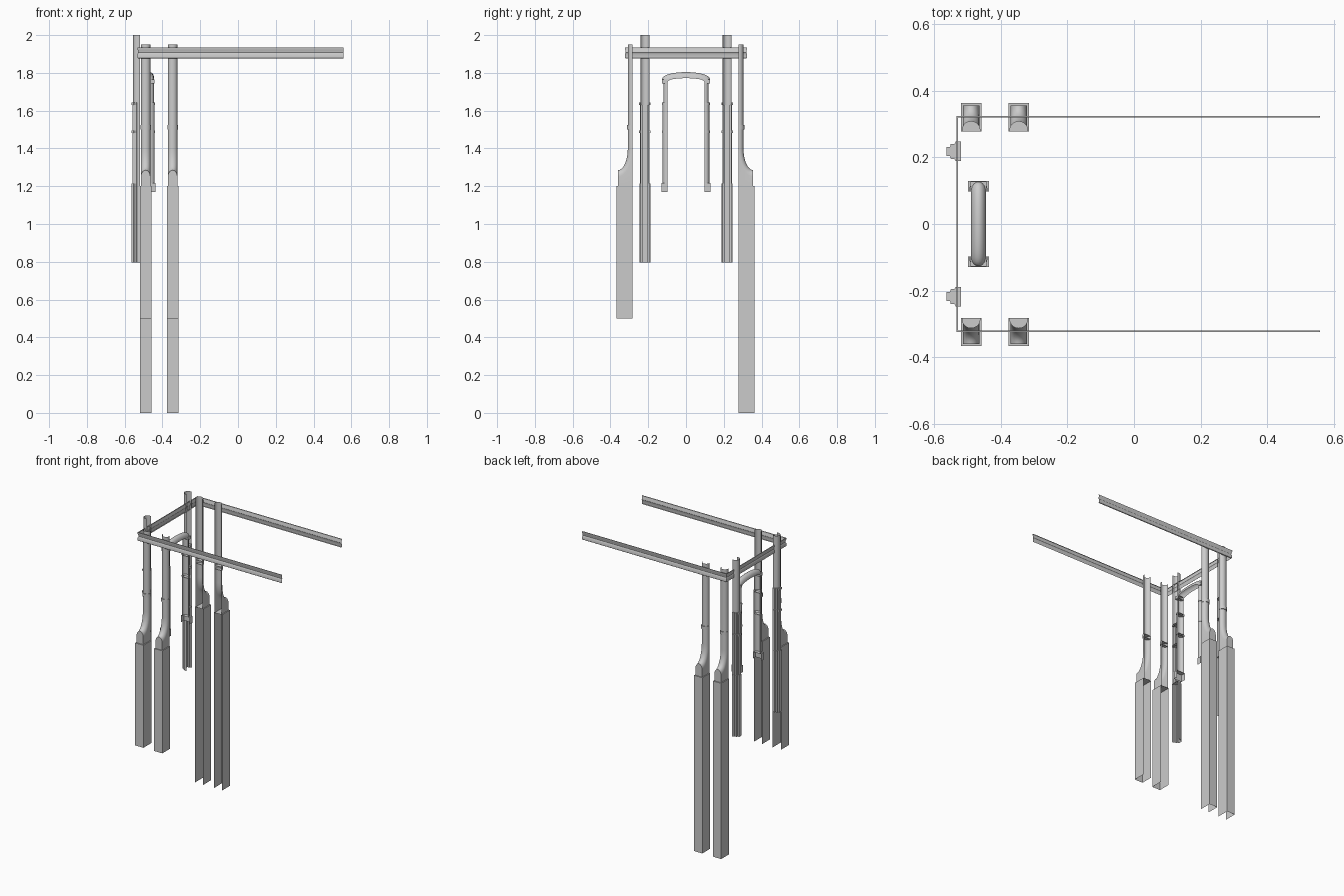
import bpy, bmesh, math
from math import pi, sin, cos

cube = bpy.data.objects.get("Cube")
if cube:
    bpy.data.objects.remove(cube)

stone = bpy.data.materials.new("grey_stone")
stone.use_nodes = True
stone.diffuse_color = (0.6, 0.6, 0.6, 1)
stone.node_tree.nodes["Principled BSDF"].inputs["Base Color"].default_value = (0.6, 0.6, 0.6, 1)


def loft(name, rows, cap_start=False, cap_end=False):
    """Open sheet through rows of world points, with optional end faces."""
    bm = bmesh.new()
    grid = [[bm.verts.new(p) for p in row] for row in rows]
    for a, b in zip(grid, grid[1:]):
        for i in range(len(a) - 1):
            bm.faces.new((a[i], a[i + 1], b[i + 1], b[i]))
    if cap_start:
        bm.faces.new(grid[0][::-1])
    if cap_end:
        bm.faces.new(grid[-1])
    bmesh.ops.recalc_face_normals(bm, faces=bm.faces)
    mesh = bpy.data.meshes.new(name)
    bm.to_mesh(mesh)
    bm.free()
    mesh.materials.append(stone)
    ob = bpy.data.objects.new(name, mesh)
    bpy.context.collection.objects.link(ob)
    bpy.context.view_layer.objects.active = ob
    ob.select_set(True)
    bpy.ops.object.shade_smooth_by_angle(angle=math.radians(35))
    ob.select_set(False)
    return ob


def facing(x, y, direction):
    """Map (side, outward, height) to world for a part set against a wall."""
    dx, dy = direction
    return lambda u, out, z: (x + dx * out - dy * u, y + dy * out + dx * u, z)


def channel(w, d):
    return [(w, 0), (w, d), (-w, d), (-w, 0)]


def half_round(w, d, flat=0.0, n=10):
    arc = [(w * cos(pi * i / n), flat + (d - flat) * sin(pi * i / n)) for i in range(n + 1)]
    return [(w, 0)] + arc + [(-w, 0)] if flat else arc


def extrude(name, place, section, z0, z1, bottom=False, top=False):
    return loft(name, [[place(u, o, z) for u, o in section] for z in (z0, z1)], bottom, top)


def shoulder_rows(place, w, z0, z1, top, reach, depth, steps=8):
    """Half-round shaft that sweeps outward into the buttress base."""
    rise, n = 0.085, 10
    rows = []
    for k in range(steps + 1):
        t = k / steps
        a = t * pi / 2
        # ridge follows a concave quarter ellipse, springing line lies behind it
        ro, rz = reach - (reach - depth) * sin(a), z1 - (z1 - z0 - rise) * cos(a)
        so, sz = ro - 0.022 * sin(a), rz - 0.035 * cos(a)
        fo, fz = reach * max(0, 1 - 2 * t), z0 + (z1 - z0) * max(0, 2 * t - 1)
        row = [place(w, fo, fz)]
        for i in range(n + 1):
            s = sin(pi * i / n)
            row.append(place(w * cos(pi * i / n), so + (ro - so) * s, sz + (rz - sz) * s))
        row.append(place(-w, fo, fz))
        rows.append(row)
    rows.append([(p[0], p[1], top) for p in rows[-1]])
    return rows


# Buttresses: channel base, swept shoulder, round shaft and ring
for side, label, foot in ((-1, "front", 0.5), (1, "back", 0.0)):
    for x, which in ((-0.489, "outer"), (-0.346, "inner")):
        name = f"{label}_{which}_buttress"
        place = facing(x, side * 0.28 - 0.002, (0, side))
        extrude(name + "_base", place, channel(0.031, 0.085), foot, 1.2, top=True)
        loft(name + "_shaft", shoulder_rows(place, 0.025, 1.2, 1.4, 1.95, 0.078, 0.026),
             cap_start=True)
        extrude(name + "_ring", place, half_round(0.028, 0.031, 0.004), 1.5, 1.523, True, True)

# Wall pilasters: stepped pier, narrower panel, plain shaft and rings
pier = [(0.029, 0), (0.029, 0.015), (0.022, 0.019), (0.022, 0.03), (0.013, 0.032), (0.013, 0.043)]
pier += [(-u, o) for u, o in reversed(pier)]
panel = [(u * 0.88, o * 0.9) for u, o in pier]
for side, label in ((-1, "front"), (1, "back")):
    place = facing(-0.52, side * 0.218, (-1, 0))
    name = label + "_pilaster"
    extrude(name + "_pier", place, pier, 0.795, 1.215, top=True)
    extrude(name + "_panel", place, panel, 1.215, 1.63)
    extrude(name + "_shaft", place, half_round(0.024, 0.035, 0.012), 1.63, 2.0)
    for z in (1.482, 1.63):
        extrude(name + "_ring", place, [(u * 1.02, o) for u, o in pier], z, z + 0.012, True, True)

# Window jambs: plinth, lower and upper shafts, rings and capital
WX = -0.467
for side, label in ((-1, "front"), (1, "back")):
    place = facing(WX, side * 0.098, (0, side))
    name = label + "_jamb"
    extrude(name + "_plinth", place, channel(0.031, 0.031), 1.17, 1.218, top=True)
    extrude(name + "_lower_shaft", place, half_round(0.025, 0.026, 0.008), 1.218, 1.63)
    extrude(name + "_upper_shaft", place, half_round(0.022, 0.022, 0.004), 1.63, 1.75)
    for z in (1.482, 1.63):
        extrude(name + "_ring", place, half_round(0.027, 0.029, 0.008), z, z + 0.012, True, True)
    extrude(name + "_capital", place, channel(0.024, 0.029), 1.745, 1.765, True, True)

# Window arch: half-round moulding bent over a low curve
rows = []
for k in range(21):
    a = pi * k / 20
    row = []
    for i in range(11):
        th = pi * i / 10
        s = sin(th)
        y = cos(a) * (0.098 + 0.029 * s)
        z = 1.75 + 0.012 * s + sin(a) ** 0.8 * (0.022 + 0.02 * s)
        row.append((WX + 0.023 * cos(th), y, z))
    rows.append(row)
loft("window_arch", rows)

# Cornice: thin moulding mitred around three sides
profile = [(0, 1.877), (0.004, 1.88), (0.004, 1.9), (0, 1.907), (0.002, 1.92),
           (0.005, 1.928), (0.005, 1.935), (0, 1.935)]
rows = [[(x + gx * o, sy * (0.319 + o), z) for o, z in profile]
        for x, sy, gx in ((0.558, -1, 0), (-0.528, -1, -1), (-0.528, 1, -1), (0.558, 1, 0))]
loft("cornice", rows)
